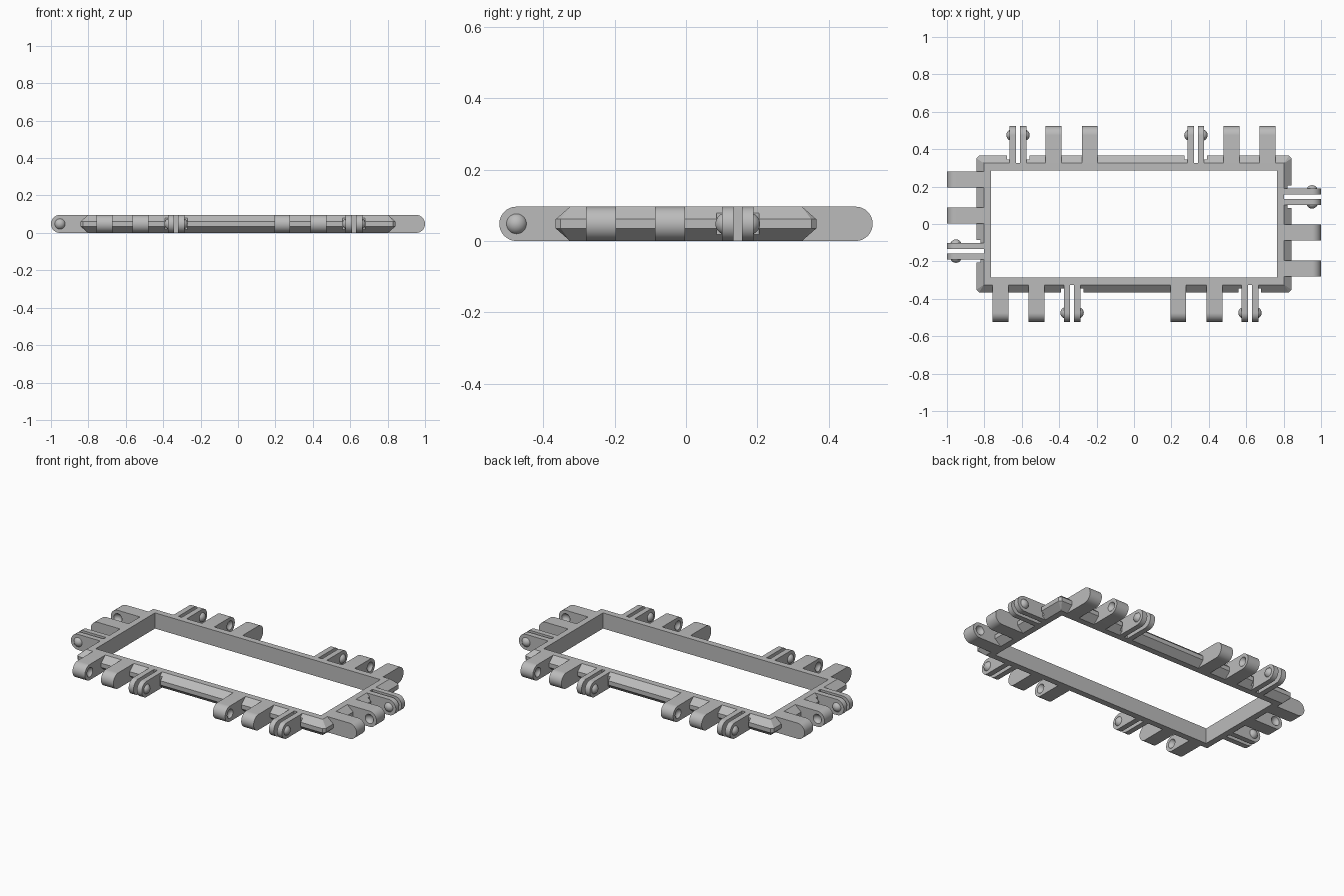
import bpy, bmesh
from math import pi, cos, sin
from mathutils import Matrix, Vector

if "Cube" in bpy.data.objects:
    bpy.data.objects.remove(bpy.data.objects["Cube"], do_unlink=True)

grey = bpy.data.materials.new("plain grey")
grey.use_nodes = True
grey.diffuse_color = (0.5, 0.5, 0.5, 1)
grey.node_tree.nodes["Principled BSDF"].inputs["Base Color"].default_value = (0.5, 0.5, 0.5, 1)

H = 0.096                    # overall thickness
HALF_X, HALF_Y = 0.802, 0.325  # outer edge of the flat top
WALL, BEVEL = 0.038, 0.04
REACH = 0.15                 # hinge axis distance from the flat top edge
TAB_W, PLATE_W, SLOT = 0.084, 0.033, 0.023
DOME_R, DOME_SINK = 0.031, 0.013


def make_object(name, bm, matrix=Matrix()):
    bmesh.ops.recalc_face_normals(bm, faces=bm.faces)
    mesh = bpy.data.meshes.new(name)
    bm.to_mesh(mesh)
    bm.free()
    mesh.transform(matrix)
    mesh.materials.append(grey)
    obj = bpy.data.objects.new(name, mesh)
    bpy.context.collection.objects.link(obj)
    return obj


def activate(obj):
    bpy.ops.object.select_all(action='DESELECT')
    obj.select_set(True)
    bpy.context.view_layer.objects.active = obj


def smooth(obj):
    activate(obj)
    bpy.ops.object.shade_smooth_by_angle(angle=pi / 6)


def cut(obj, cutter):
    cutter.hide_render = True
    mod = obj.modifiers.new("cut", 'BOOLEAN')
    mod.operation, mod.solver, mod.object = 'DIFFERENCE', 'EXACT', cutter
    activate(obj)
    bpy.ops.object.modifier_apply(modifier=mod.name)
    bpy.data.objects.remove(cutter, do_unlink=True)


def box(name, u, width, v0, v1, matrix):
    bm = bmesh.new()
    size = Matrix.Diagonal((width, v1 - v0, 2 * H, 1))
    bmesh.ops.create_cube(bm, size=1, matrix=Matrix.Translation((u, (v0 + v1) / 2, H / 2)) @ size)
    return make_object(name, bm, matrix)


def add_lug(bm, u, width, v0):
    """Bar with a rounded end, extruded along the hinge axis."""
    r = H / 2
    outline = [(v0, 0)]
    for i in range(25):
        a = -pi / 2 + pi * i / 24
        outline.append((v0 + REACH + r * cos(a), r + r * sin(a)))
    outline.append((v0, H))
    face = bm.faces.new([bm.verts.new((u - width / 2, v, z)) for v, z in outline])
    ext = bmesh.ops.extrude_face_region(bm, geom=[face])["geom"]
    bmesh.ops.translate(bm, vec=(width, 0, 0),
                        verts=[g for g in ext if isinstance(g, bmesh.types.BMVert)])


def ball(name, u, v, matrix):
    bm = bmesh.new()
    place = Matrix.Translation((u, v, H / 2)) @ Matrix.Rotation(pi / 2, 4, 'Y')
    bmesh.ops.create_uvsphere(bm, u_segments=24, v_segments=16, radius=DOME_R, matrix=place)
    return make_object(name, bm, matrix)


def build_frame():
    """Rectangular ring: inner wall, flat top and bottom, bevelled outside."""
    sections = [(-WALL, 0, 0), (0, 0, 0), (BEVEL, 0.035, 0.014),
                (BEVEL, H - 0.035, 0.014), (0, H, 0), (-WALL, H, 0)]
    bm = bmesh.new()
    rings = []
    for grow, z, c in sections:
        x, y = HALF_X + grow, HALF_Y + grow
        pts = []
        for sx, sy in ((1, 1), (-1, 1), (-1, -1), (1, -1)):
            pair = [(sx * x, sy * (y - c)), (sx * (x - c), sy * y)]
            pts += pair if sx == sy else pair[::-1]
        rings.append([bm.verts.new((px, py, z)) for px, py in pts])
    for k, ring in enumerate(rings):
        nxt = rings[(k + 1) % len(rings)]
        for i in range(8):
            j = (i + 1) % 8
            bm.faces.new((ring[i], ring[j], nxt[j], nxt[i]))
    bmesh.ops.remove_doubles(bm, verts=bm.verts, dist=1e-5)
    return make_object("frame", bm)


def build_hinge(label, u, v0, matrix):
    """One forked knuckle with domes, then two socketed tabs beside it."""
    axis = v0 + REACH
    # clearance in the frame
    cut(frame, box("clearance_cutter", u, 0.12, v0 + 0.02, v0 + 0.1, matrix))
    cut(frame, box("slot_cutter", u, SLOT, v0, v0 + 0.1, matrix))
    # fork plates
    bm = bmesh.new()
    for s in (-1, 1):
        add_lug(bm, u + s * (SLOT + PLATE_W) / 2, PLATE_W, v0)
    smooth(make_object(label + "_fork", bm, matrix))
    # domes on the outer faces of the fork
    side = SLOT / 2 + PLATE_W
    for s, end in ((-1, "a"), (1, "b")):
        dome = ball(label + "_dome_" + end, u + s * (side - DOME_SINK), axis, matrix)
        inner = SLOT / 2 + 0.005
        cut(dome, box("dome_cutter", u + s * (inner - 0.1), 0.2, axis - 0.1, axis + 0.1, matrix))
        smooth(dome)
    # tabs with sockets that face each other
    for offset, s, end in ((0.19, 1, "a"), (0.383, -1, "b")):
        bm = bmesh.new()
        add_lug(bm, u + offset, TAB_W, v0)
        tab = make_object(label + "_tab_" + end, bm, matrix)
        face_u = u + offset + s * TAB_W / 2
        cut(tab, ball("socket_cutter", face_u + s * DOME_SINK, axis, matrix))
        smooth(tab)


frame = build_frame()
sides = [("back", 0, HALF_Y, (-0.62, 0.331)), ("front", pi, HALF_Y, (-0.62, 0.331)),
         ("left", -pi / 2, HALF_X, (-0.145,)), ("right", pi / 2, HALF_X, (-0.145,))]
for name, angle, edge, starts in sides:
    for n, start in enumerate(starts, 1):
        build_hinge(f"{name}_hinge_{n}", start, edge, Matrix.Rotation(angle, 4, 'Z'))
